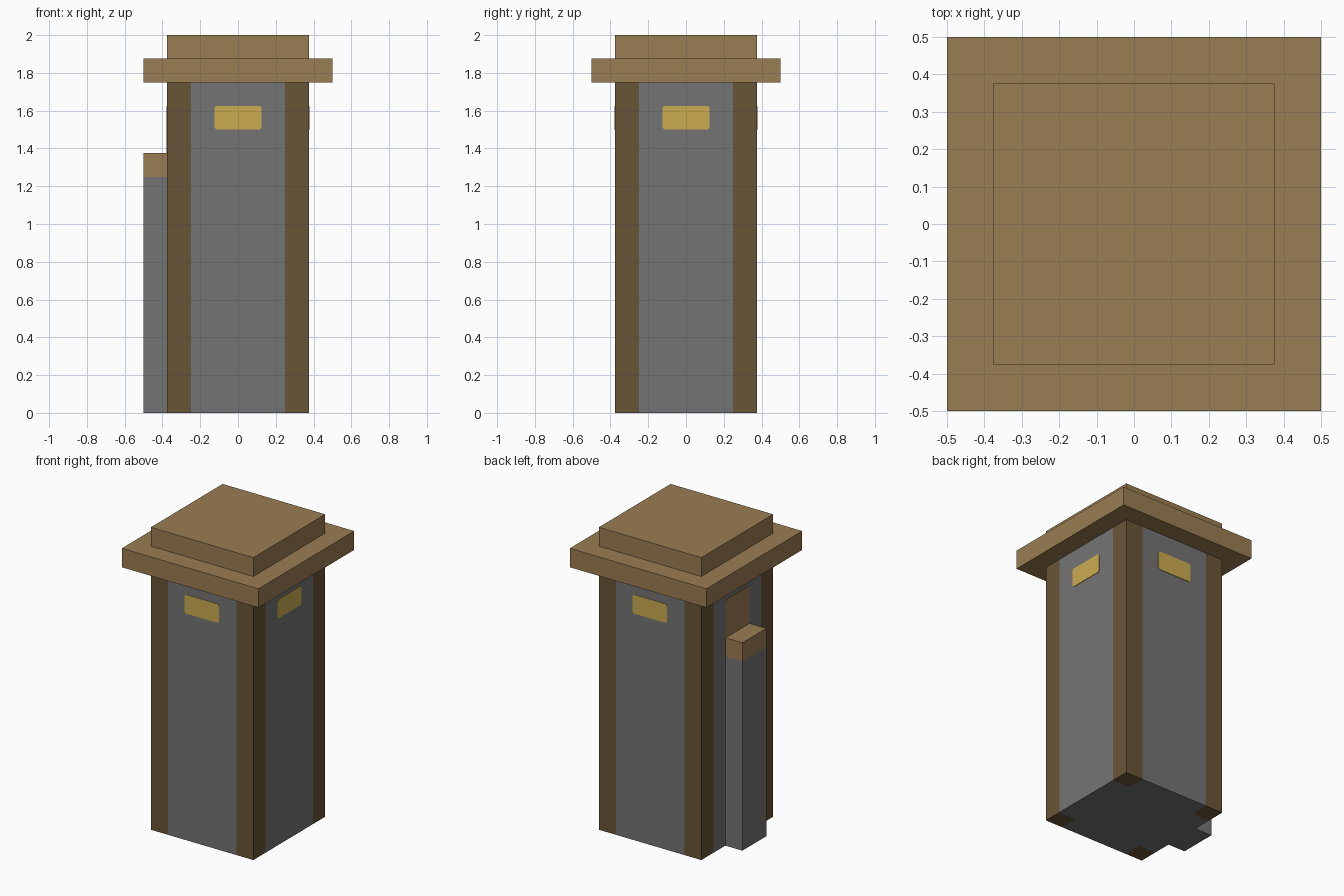
import bpy
import bmesh
from math import pi
from mathutils import Matrix

cube = bpy.data.objects.get("Cube")
if cube:
    bpy.data.objects.remove(cube, do_unlink=True)


def material(name, rgb):
    linear = [(c / 255 / 12.92) if c < 11 else ((c / 255 + 0.055) / 1.055) ** 2.4 for c in rgb]
    mat = bpy.data.materials.new(name)
    mat.use_nodes = True
    mat.diffuse_color = (*linear, 1)
    mat.node_tree.nodes["Principled BSDF"].inputs["Base Color"].default_value = (*linear, 1)
    return mat


stone = material("grey stone", (116, 116, 116))
timber = material("dark timber", (106, 85, 55))
planks = material("light planks", (154, 125, 82))
glow = material("yellow lamp", (203, 172, 80))


def box(name, low, high, mats, cuts=(), rule=None):
    """Box between two corners, sliced by (axis, position) cuts and coloured by a rule."""
    bm = bmesh.new()
    bmesh.ops.create_cube(bm, size=1)
    for v in bm.verts:
        v.co = [low[i] + (v.co[i] + 0.5) * (high[i] - low[i]) for i in range(3)]
    for axis, pos in cuts:
        normal, point = [0, 0, 0], [0, 0, 0]
        normal[axis], point[axis] = 1, pos
        bmesh.ops.bisect_plane(bm, geom=bm.verts[:] + bm.edges[:] + bm.faces[:],
                               plane_co=point, plane_no=normal)
    if rule:
        for f in bm.faces:
            f.material_index = rule(f.calc_center_median())
    return finish(name, bm, mats)


def finish(name, bm, mats):
    mesh = bpy.data.meshes.new(name)
    bm.to_mesh(mesh)
    bm.free()
    for m in mats:
        mesh.materials.append(m)
    obj = bpy.data.objects.new(name, mesh)
    bpy.context.collection.objects.link(obj)
    return obj


def wall_plate(name, bottom, top, mat, angle):
    """Thin plate with clipped corners, on the front wall turned about z."""
    w, c, wall, proud = 0.125, 0.01, -0.375, 0.003
    right = [(w - c, bottom), (w, bottom + c), (w, top - c), (w - c, top)]
    outline = right + [(-x, z) for x, z in reversed(right)]
    bm = bmesh.new()
    face = bm.faces.new([bm.verts.new((x, wall, z)) for x, z in outline])
    side = bmesh.ops.extrude_face_region(bm, geom=[face])["geom"]
    for v in side:
        if isinstance(v, bmesh.types.BMVert):
            v.co.y -= proud
    bmesh.ops.recalc_face_normals(bm, faces=bm.faces[:])
    bm.transform(Matrix.Rotation(angle, 4, "Z"))
    return finish(name, bm, [mat])


# Tower shaft with flush corner posts
box("tower_shaft", (-0.375, -0.375, 0), (0.375, 0.375, 1.75), [stone, timber],
    [(axis, s * 0.25) for axis in (0, 1) for s in (-1, 1)],
    lambda p: int(min(abs(p.x), abs(p.y)) > 0.25))

# Stepped roof
box("roof_eave", (-0.5, -0.5, 1.75), (0.5, 0.5, 1.875), [planks])
box("roof_cap", (-0.375, -0.375, 1.875), (0.375, 0.375, 2), [planks])

# Side buttress with plank top
box("buttress", (-0.5, -0.125, 0), (-0.375, 0.125, 1.375), [stone, planks],
    [(2, 1.25)], lambda p: int(p.z > 1.25))

# Lamps on three walls, doorway above the buttress on the fourth
for name, angle in (("front_lamp", 0), ("left_lamp", pi / 2), ("back_lamp", pi)):
    wall_plate(name, 1.5, 1.625, glow, angle)
wall_plate("doorway_panel", 1.3, 1.625, planks, -pi / 2)
